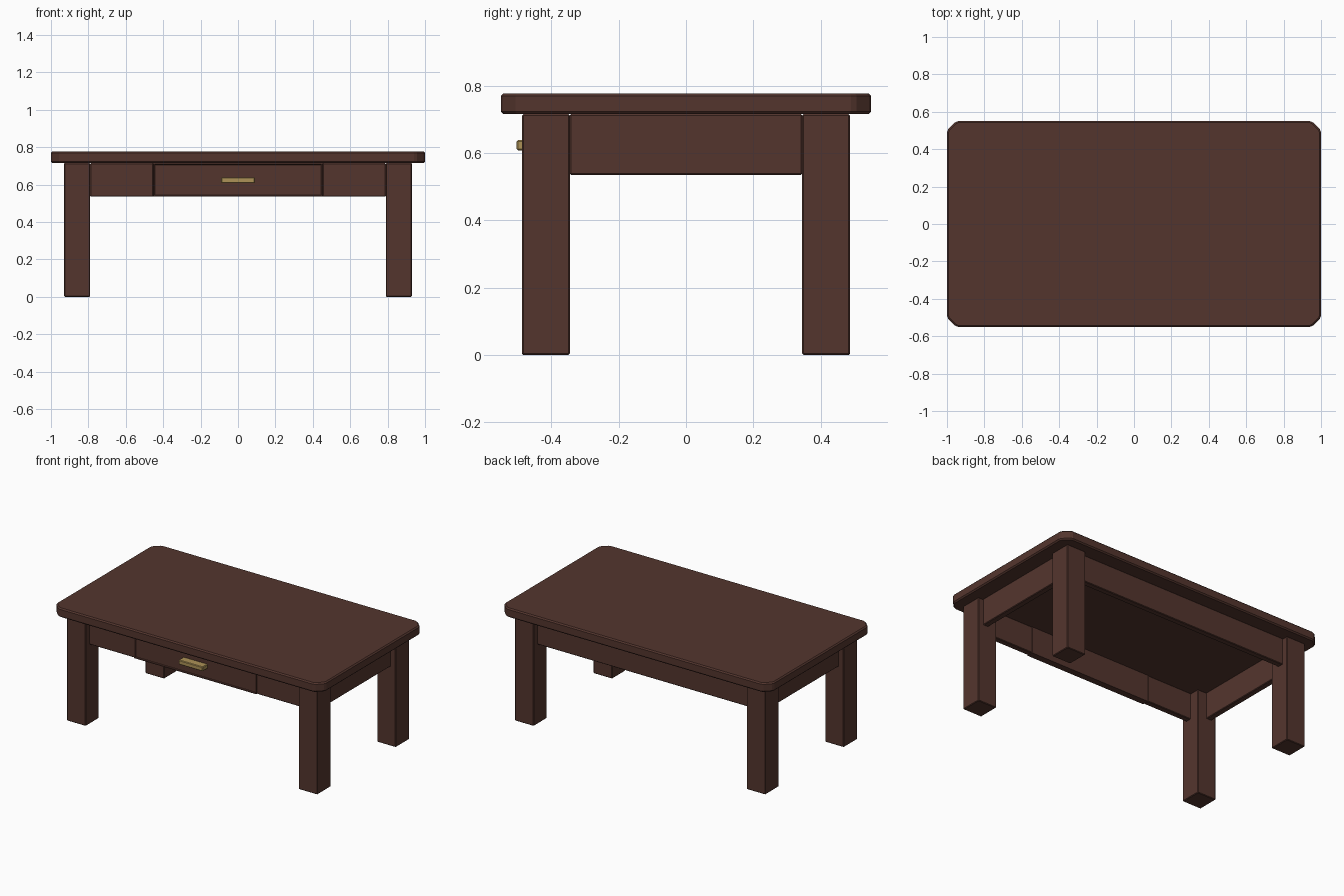
import bpy, bmesh

if "Cube" in bpy.data.objects:
    bpy.data.objects.remove(bpy.data.objects["Cube"])


def material(name, rgb):
    m = bpy.data.materials.new(name)
    m.diffuse_color = (*rgb, 1.0)
    m.use_nodes = True
    m.node_tree.nodes["Principled BSDF"].inputs["Base Color"].default_value = m.diffuse_color
    return m


WOOD = material("dark_wood", (0.088, 0.036, 0.027))
BRASS = material("brass", (0.42, 0.29, 0.095))


def finish(name, bm, mat, bevel):
    bmesh.ops.recalc_face_normals(bm, faces=bm.faces)
    me = bpy.data.meshes.new(name)
    bm.to_mesh(me)
    bm.free()
    me.materials.append(mat)
    ob = bpy.data.objects.new(name, me)
    bpy.context.collection.objects.link(ob)
    if bevel:
        mod = ob.modifiers.new("edge_bevel", 'BEVEL')
        mod.width = bevel
        mod.segments = 1
        mod.limit_method = 'ANGLE'
        mod.angle_limit = 1.0
    return ob


def box_mesh(x, y, z):
    bm = bmesh.new()
    bmesh.ops.create_cube(bm, size=1)
    for v in bm.verts:
        v.co = [lo if c < 0 else hi for c, (lo, hi) in zip(v.co, (x, y, z))]
    return bm


def box(name, x, y, z, mat=WOOD, bevel=0.004):
    return finish(name, box_mesh(x, y, z), mat, bevel)


# Table top: slab with clipped, softened corners
quarter = [(1.0, 0.49), (0.993, 0.507), (0.957, 0.543), (0.94, 0.55)]
outline = (quarter + [(-x, y) for x, y in reversed(quarter)]
           + [(-x, -y) for x, y in quarter]
           + [(x, -y) for x, y in reversed(quarter)])
bm = bmesh.new()
base = bm.faces.new([bm.verts.new((x, y, 0.715)) for x, y in outline])
ext = bmesh.ops.extrude_face_region(bm, geom=[base])
for g in ext["geom"]:
    if isinstance(g, bmesh.types.BMVert):
        g.co.z = 0.777
finish("table_top", bm, WOOD, 0.008)

# Legs
for sx, side in ((-1, "left"), (1, "right")):
    for sy, end in ((-1, "front"), (1, "back")):
        box(f"{end}_{side}_leg", sorted((sx * 0.79, sx * 0.93)),
            sorted((sy * 0.345, sy * 0.487)), (0, 0.715))

# Aprons on the sides, the back, and beside the drawer
Z = (0.535, 0.715)
for sx, side in ((-1, "left"), (1, "right")):
    box(f"{side}_apron", sorted((sx * 0.855, sx * 0.895)), (-0.345, 0.345), Z)
    box(f"front_{side}_apron", sorted((sx * 0.453, sx * 0.79)), (-0.45, -0.41), Z)
box("back_apron", (-0.79, 0.79), (0.41, 0.45), Z)

# Drawer front with a shallow framed panel
bm = box_mesh((-0.453, 0.453), (-0.455, -0.41), Z)
bm.faces.ensure_lookup_table()
bm.normal_update()
front = min(bm.faces, key=lambda f: f.calc_center_median().y)
bmesh.ops.inset_region(bm, faces=[front], thickness=0.009)
bmesh.ops.inset_region(bm, faces=[front], thickness=0.005, depth=-0.005)
finish("drawer_front", bm, WOOD, 0)

# Drawer handle
box("drawer_handle", (-0.09, 0.09), (-0.503, -0.448), (0.608, 0.638), BRASS, 0.004)
